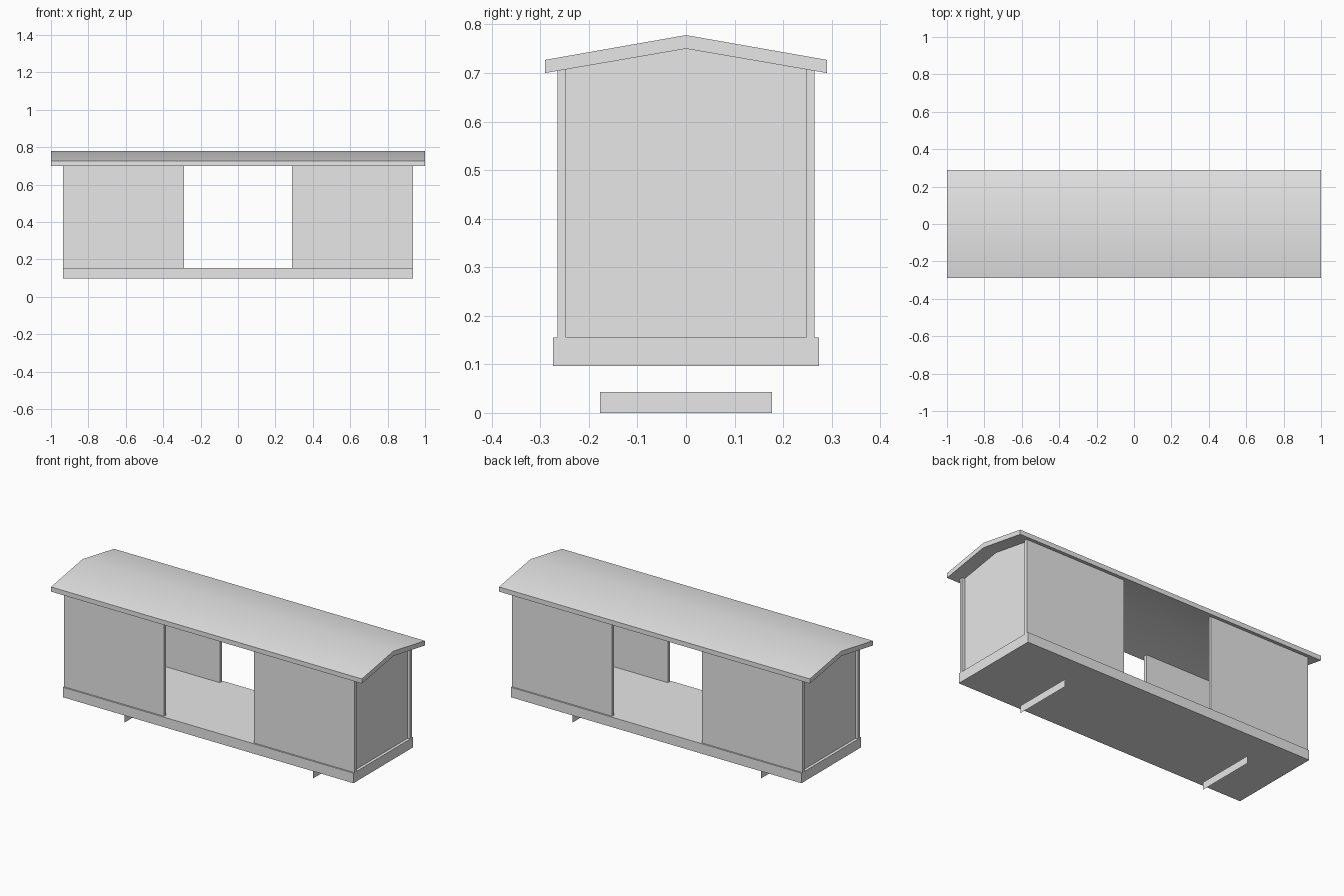
import bpy
import math

cube = bpy.data.objects.get("Cube")
if cube:
    bpy.data.objects.remove(cube, do_unlink=True)

GREY = (0.8, 0.8, 0.8, 1.0)
grey = bpy.data.materials.new("plain grey")
grey.use_nodes = True
grey.diffuse_color = GREY
grey.node_tree.nodes["Principled BSDF"].inputs["Base Color"].default_value = GREY


def add_mesh(name, verts, faces):
    mesh = bpy.data.meshes.new(name)
    mesh.from_pydata(verts, [], faces)
    mesh.materials.append(grey)
    obj = bpy.data.objects.new(name, mesh)
    bpy.context.collection.objects.link(obj)
    return obj


def extrude_x(name, profile, x0, x1):
    """Solid made from a counter-clockwise (y, z) outline swept along x."""
    n = len(profile)
    verts = [(x, y, z) for x in (x0, x1) for y, z in profile]
    faces = [tuple(reversed(range(n))), tuple(range(n, 2 * n))]
    faces += [(i, (i + 1) % n, (i + 1) % n + n, i + n) for i in range(n)]
    return add_mesh(name, verts, faces)


HALF = 0.935            # half length of the body
DOOR = 0.29             # half width of the doorway
WALL_IN, WALL_OUT = 0.247, 0.265
FLOOR_TOP, PEAK, EAVE, EAVE_Y = 0.155, 0.75, 0.70, 0.29


def under_roof(y):
    return PEAK - (PEAK - EAVE) * abs(y) / EAVE_Y


# Floor slab
extrude_x("floor", [(-0.274, 0.097), (0.274, 0.097),
                    (0.274, FLOOR_TOP), (-0.274, FLOOR_TOP)], -HALF, HALF)

# Side walls, two on each side of the open doorways
for side, s in (("front", -1), ("back", 1)):
    a, b = sorted((s * WALL_IN, s * WALL_OUT))
    outline = [(a, FLOOR_TOP), (b, FLOOR_TOP), (b, under_roof(b)), (a, under_roof(a))]
    extrude_x(side + "_wall_right", outline, -HALF, -DOOR)
    extrude_x(side + "_wall_left", outline, DOOR, HALF)

# Gabled end walls, set slightly in between the side walls
gable = [(-WALL_IN, FLOOR_TOP), (WALL_IN, FLOOR_TOP), (WALL_IN, under_roof(WALL_IN)),
         (0, PEAK), (-WALL_IN, under_roof(WALL_IN))]
extrude_x("end_wall_right", gable, -HALF + 0.017, -HALF + 0.035)
extrude_x("end_wall_left", gable, HALF - 0.035, HALF - 0.017)

# Roof: shallow pitched sheet, split into quads at the ridge
rim = [(-EAVE_Y, EAVE), (0, PEAK), (EAVE_Y, EAVE),
       (EAVE_Y, 0.727), (0, 0.778), (-EAVE_Y, 0.727)]
roof = extrude_x("roof", rim, -1.0, 1.0)
bpy.ops.object.select_all(action='DESELECT')
roof.select_set(True)
bpy.context.view_layer.objects.active = roof
bpy.ops.object.shade_smooth_by_angle(angle=math.radians(30))

# Flat axle plates hanging below the floor
for name, x in (("axle_plate_right", -0.607), ("axle_plate_left", 0.607)):
    add_mesh(name, [(x, -0.177, 0), (x, 0.177, 0), (x, 0.177, 0.043), (x, -0.177, 0.043)],
             [(0, 1, 2, 3)])
